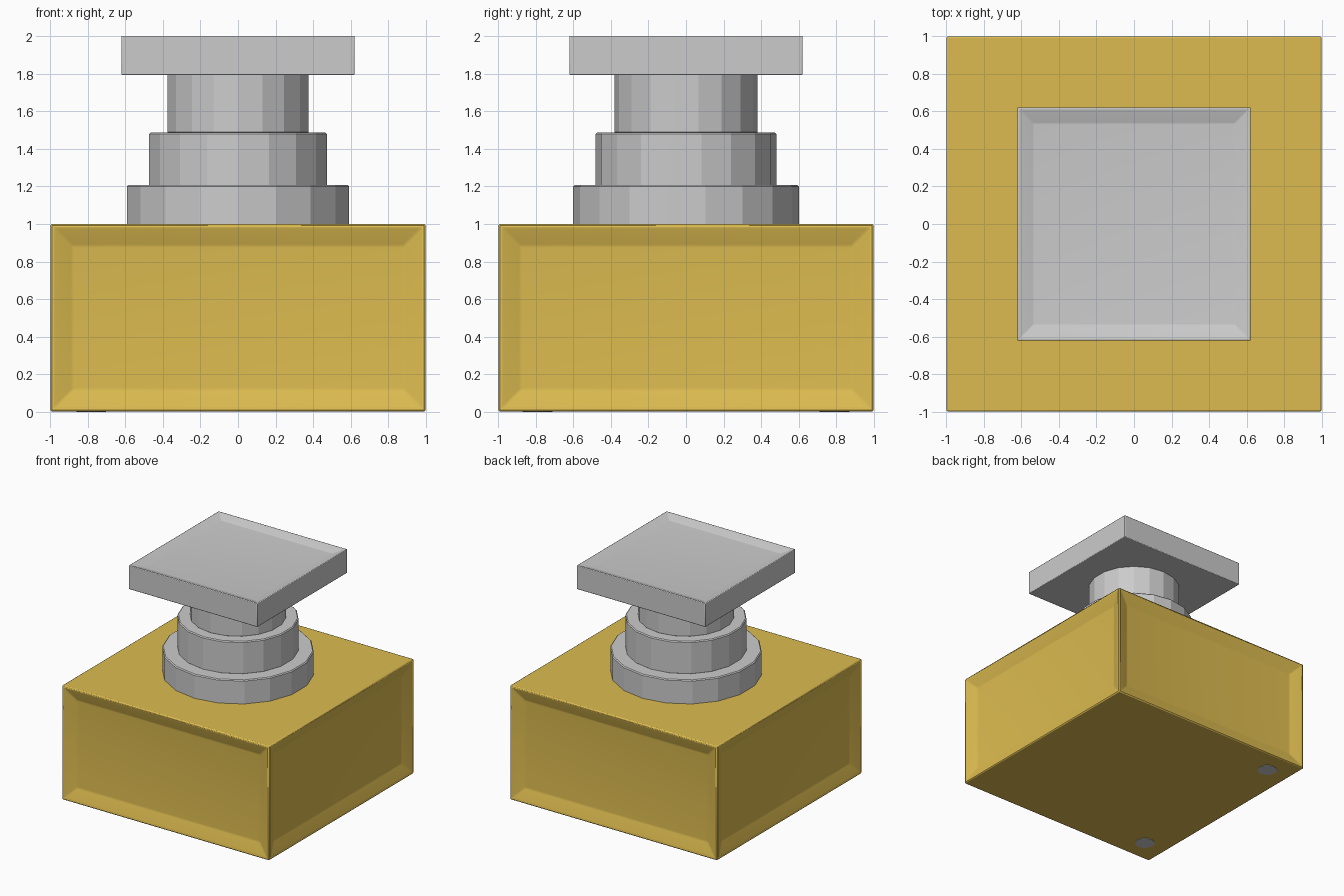
import bpy, bmesh
from mathutils import Vector

if "Cube" in bpy.data.objects:
    bpy.data.objects.remove(bpy.data.objects["Cube"])


def paint(ob, name, color):
    mat = bpy.data.materials.new(name)
    mat.diffuse_color = color
    mat.use_nodes = True
    mat.node_tree.nodes["Principled BSDF"].inputs["Base Color"].default_value = mat.diffuse_color
    ob.data.materials.append(mat)


def add_object(name, bm, bevel, limit, segments=2):
    mesh = bpy.data.meshes.new(name)
    bm.to_mesh(mesh)
    bm.free()
    ob = bpy.data.objects.new(name, mesh)
    bpy.context.collection.objects.link(ob)
    mod = ob.modifiers.new("edge_rounding", 'BEVEL')
    mod.width = bevel
    mod.segments = segments
    mod.limit_method = 'ANGLE'
    mod.angle_limit = limit
    return ob


def dished_box(name, half, z0, z1, is_dished, rim, slope, depth):
    """Box whose chosen faces have a narrow rim and a shallow sloped recess."""
    bm = bmesh.new()
    bmesh.ops.create_cube(bm, size=1)
    bmesh.ops.scale(bm, vec=(2 * half, 2 * half, z1 - z0), verts=bm.verts)
    bmesh.ops.translate(bm, vec=(0, 0, (z0 + z1) / 2), verts=bm.verts)
    bm.normal_update()
    faces = [f for f in bm.faces if is_dished(f.normal)]
    bmesh.ops.inset_individual(bm, faces=faces, thickness=rim)
    bmesh.ops.inset_individual(bm, faces=faces, thickness=slope, depth=-depth)
    ob = add_object(name, bm, 0.012, 0.17)
    bpy.context.view_layer.objects.active = ob
    ob.select_set(True)
    bpy.ops.object.shade_smooth_by_angle(angle=0.52)
    ob.select_set(False)
    return ob


def prism(name, radius, z0, z1, x=0, y=0, bevel=0.008):
    """Faceted 18-sided cylinder with a vertex on the y axis."""
    bpy.ops.mesh.primitive_cylinder_add(vertices=18, radius=radius, depth=z1 - z0,
                                        location=(x, y, (z0 + z1) / 2))
    ob = bpy.context.object
    ob.name = name
    if bevel:
        mod = ob.modifiers.new("edge_rounding", 'BEVEL')
        mod.width = bevel
        mod.segments = 1
        mod.limit_method = 'ANGLE'
        mod.angle_limit = 0.8
    ob.select_set(False)
    return ob


# Yellow base block with recessed side panels
base = dished_box("base_block", 0.997, 0.003, 1.0, lambda n: abs(n.z) < 0.5,
                  0.025, 0.14, 0.042)
paint(base, "yellow_paint", (0.72, 0.50, 0.08, 1))

# Stepped round stem
prism("lower_flange", 0.60, 0.99, 1.207)
collar = prism("collar", 0.48, 1.20, 1.487)
paint(collar, "light_metal", (0.75, 0.76, 0.78, 1))
prism("post", 0.38, 1.48, 1.80)

# Square cap with a shallow dished top
dished_box("cap_plate", 0.62, 1.793, 2.0, lambda n: n.z > 0.5, 0.015, 0.105, 0.03)

# Small feet set flush into the underside
for side, y in (("front", -0.79), ("back", 0.79)):
    prism(side + "_foot", 0.08, 0.0, 0.05, -0.78, y, bevel=0)
